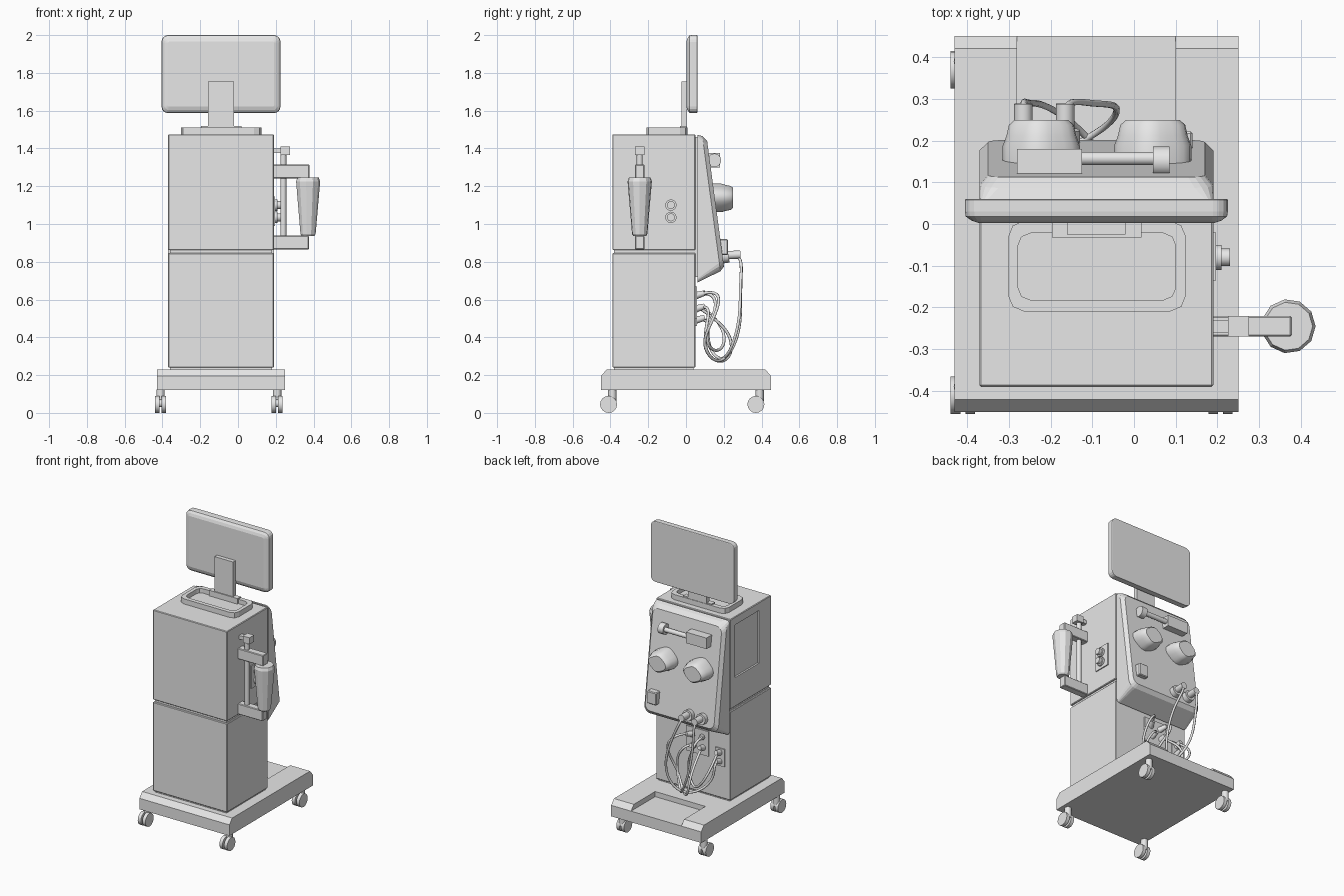
import bpy, bmesh, math
from mathutils import Vector, Matrix

if "Cube" in bpy.data.objects:
    bpy.data.objects.remove(bpy.data.objects["Cube"], do_unlink=True)

grey = bpy.data.materials.new("plain_grey")
grey.use_nodes = True
grey.diffuse_color = (0.8, 0.8, 0.8, 1)
grey.node_tree.nodes["Principled BSDF"].inputs["Base Color"].default_value = (0.8, 0.8, 0.8, 1)


def finish(ob, smooth=False):
    bpy.context.scene.collection.objects.link(ob)
    ob.data.materials.append(grey)
    if smooth:
        bpy.ops.object.select_all(action='DESELECT')
        ob.select_set(True)
        bpy.context.view_layer.objects.active = ob
        bpy.ops.object.shade_smooth_by_angle(angle=math.radians(35))
    return ob


def from_bmesh(name, bm, smooth=False):
    bmesh.ops.recalc_face_normals(bm, faces=bm.faces)
    me = bpy.data.meshes.new(name)
    bm.to_mesh(me)
    bm.free()
    return finish(bpy.data.objects.new(name, me), smooth)


def loft(name, rings, smooth=False):
    """Skin a stack of equal-length rings and cap both ends."""
    bm = bmesh.new()
    rows = [[bm.verts.new(p) for p in ring] for ring in rings]
    n = len(rows[0])
    for a, b in zip(rows, rows[1:]):
        for i in range(n):
            j = (i + 1) % n
            bm.faces.new((a[i], a[j], b[j], b[i]))
    bm.faces.new(rows[0])
    bm.faces.new(rows[-1])
    return from_bmesh(name, bm, smooth)


def box(name, x, y, z, bevel=0):
    bm = bmesh.new()
    bmesh.ops.create_cube(bm, size=1)
    for v in bm.verts:
        v.co = [lo + (hi - lo) * (c + 0.5) for c, (lo, hi) in zip(v.co, (x, y, z))]
    if bevel:
        bmesh.ops.bevel(bm, geom=bm.edges[:], offset=bevel, segments=1, affect='EDGES')
    return from_bmesh(name, bm)


def rod(name, a, b, r1, r2=None, sides=16):
    a, b = Vector(a), Vector(b)
    d = b - a
    turn = d.to_track_quat('Z', 'Y').to_matrix().to_4x4()
    bm = bmesh.new()
    bmesh.ops.create_cone(bm, cap_ends=True, segments=sides, radius1=r1,
                          radius2=r1 if r2 is None else r2, depth=d.length,
                          matrix=Matrix.Translation((a + b) / 2) @ turn)
    return from_bmesh(name, bm, sides > 11)


def rounded_rect(u, v, r, steps=4):
    """Outline of a rectangle with rounded corners, as (u, v) pairs."""
    corners = [(u[1] - r, v[1] - r), (u[0] + r, v[1] - r),
               (u[0] + r, v[0] + r), (u[1] - r, v[0] + r)]
    return [(cx + r * math.cos((q + k / steps) * math.pi / 2),
             cy + r * math.sin((q + k / steps) * math.pi / 2))
            for q, (cx, cy) in enumerate(corners) for k in range(steps + 1)]


def cut(ob, x, y, z):
    cutter = box("cutter", x, y, z)
    cutter.hide_render = True
    mod = ob.modifiers.new("cut", 'BOOLEAN')
    mod.operation, mod.solver, mod.object = 'DIFFERENCE', 'EXACT', cutter
    bpy.context.view_layer.objects.active = ob
    bpy.ops.object.modifier_apply(modifier=mod.name)
    bpy.data.objects.remove(cutter, do_unlink=True)


def tube(name, points, r=0.008):
    cu = bpy.data.curves.new(name, 'CURVE')
    cu.dimensions = '3D'
    cu.bevel_depth, cu.bevel_resolution, cu.resolution_u = r, 2, 6
    sp = cu.splines.new('NURBS')
    sp.points.add(len(points) - 1)
    for p, co in zip(sp.points, points):
        p.co = (*co, 1)
    sp.order_u, sp.use_endpoint_u = 4, True
    return finish(bpy.data.objects.new(name, cu))


# Wheeled base with a shallow tray at the back
profile = [(-0.45, 0.12), (0.45, 0.12), (0.45, 0.195), (0.42, 0.23), (-0.42, 0.23), (-0.45, 0.195)]
base = loft("base", [[(x, y, z) for y, z in profile] for x in (-0.43, 0.25)])
cut(base, (-0.28, 0.10), (0.19, 0.6), (0.195, 0.3))

# Casters: twin wheels on a short stem
for end, wy, sy in (("front", -0.41, -0.39), ("back", 0.37, 0.39)):
    for side, wx in (("right", -0.41), ("left", 0.207)):
        tag = end + "_" + side
        for k in (-1, 1):
            rod("caster_wheel_" + tag, (wx + k * 0.006, wy, 0.045), (wx + k * 0.029, wy, 0.045), 0.045)
        rod("caster_axle_" + tag, (wx - 0.02, wy, 0.05), (wx + 0.02, wy, 0.05), 0.02)
        rod("caster_stem_" + tag, (wx, sy, 0.05), (wx, sy, 0.125), 0.022)

# Cabinet
bx, by = (-0.37, 0.19), (-0.39, 0.05)
box("cabinet_plinth", (-0.36, 0.18), (-0.38, 0.04), (0.225, 0.245))
box("lower_cabinet", bx, by, (0.24, 0.846), 0.004)
box("cabinet_gap", (-0.36, 0.18), (-0.38, 0.04), (0.84, 0.87))
upper = box("upper_cabinet", bx, by, (0.862, 1.475), 0.004)
cut(upper, (-0.5, -0.358), (-0.26, 0.0), (1.06, 1.42))


# Sloping control panel on the back
def slope(z):
    return 0.112 + (1.44 - z) * 0.134


box("panel_mount", (-0.36, 0.18), (0.04, 0.07), (0.72, 1.46))
rings = [[(x, 0.06, z) for x, z in rounded_rect(bx, (0.69, 1.472), 0.02)],
         [(x, slope(z) - 0.022, z) for x, z in rounded_rect(bx, (0.75, 1.465), 0.045)],
         [(x, slope(z), z) for x, z in rounded_rect((-0.35, 0.17), (0.775, 1.44), 0.04)]]
loft("control_panel", rings)

# Sensor bar on the panel
box("sensor_box", (-0.28, -0.125), (0.11, 0.18), (1.30, 1.375))
rod("sensor_bar", (-0.13, 0.157, 1.337), (0.05, 0.157, 1.337), 0.016)
rod("sensor_knob", (0.045, 0.15, 1.337), (0.085, 0.15, 1.337), 0.036)

# Pump housings: lobed shells
for side, cx in (("right", -0.222), ("left", 0.045)):
    rings = []
    for depth, s in ((-0.02, 1), (0.035, 1), (0.06, 0.9), (0.085, 0.84), (0.097, 0.7)):
        ring = []
        for i in range(24):
            a = math.tau * i / 24
            w = 1 + 0.08 * math.cos(2 * a) + 0.06 * math.cos(4 * a - 0.6)
            z = 1.138 + 0.078 * s * w * math.sin(a)
            ring.append((cx + 0.082 * s * w * math.cos(a), 0.152 + depth, z))
        rings.append(ring)
    loft("pump_" + side, rings, True)

# Small block and hose ports near the bottom of the panel
box("panel_block", (0.07, 0.14), (0.15, 0.222), (0.835, 0.92), 0.005)
for px in (-0.265, -0.165):
    rod("port_collar", (px, 0.18, 0.825), (px, 0.225, 0.832), 0.036)
    rod("port_nozzle", (px, 0.22, 0.835), (px, 0.288, 0.838), 0.022)

# Connector plates on the lower cabinet
box("connector_plate_wide", (-0.21, -0.04), (0.045, 0.058), (0.50, 0.67))
box("connector_plate_small", (-0.33, -0.26), (0.045, 0.058), (0.46, 0.58))
for x, z, tilt in ((-0.16, 0.62, -0.02), (-0.09, 0.62, 0.02), (-0.10, 0.55, 0.0),
                   (-0.17, 0.55, 0.0), (-0.295, 0.55, 0.0), (-0.295, 0.49, 0.0)):
    rod("connector", (x, 0.05, z), (x + tilt, 0.10, z + 0.015), 0.02, 0.014)

# Hoses
tube("hose_outer", [(-0.265, 0.27, 0.835), (-0.265, 0.30, 0.81), (-0.26, 0.285, 0.70), (-0.23, 0.295, 0.48),
                    (-0.15, 0.25, 0.33), (-0.08, 0.17, 0.25), (0.0, 0.09, 0.33), (0.0, 0.11, 0.48),
                    (-0.08, 0.13, 0.57), (-0.10, 0.08, 0.56)])
tube("hose_inner", [(-0.165, 0.27, 0.835), (-0.16, 0.30, 0.81), (-0.10, 0.285, 0.70), (-0.03, 0.29, 0.50),
                    (-0.05, 0.24, 0.33), (-0.14, 0.19, 0.27), (-0.24, 0.13, 0.32), (-0.30, 0.11, 0.42),
                    (-0.295, 0.12, 0.50), (-0.295, 0.08, 0.49)])
tube("hose_loop", [(-0.07, 0.08, 0.63), (-0.05, 0.16, 0.65), (0.02, 0.19, 0.60), (0.04, 0.13, 0.47),
                   (0.0, 0.08, 0.36), (-0.08, 0.15, 0.26), (-0.18, 0.24, 0.28), (-0.20, 0.25, 0.42),
                   (-0.18, 0.15, 0.50), (-0.17, 0.08, 0.55)])
tube("hose_short", [(-0.18, 0.08, 0.63), (-0.18, 0.15, 0.64), (-0.16, 0.17, 0.55), (-0.08, 0.10, 0.44),
                    (-0.12, 0.12, 0.32), (-0.24, 0.22, 0.33), (-0.32, 0.20, 0.48), (-0.295, 0.08, 0.56)])

# Side socket plate with two knobs
box("socket_plate", (0.18, 0.197), (-0.135, -0.02), (0.99, 1.145))
for z in (1.10, 1.035):
    rod("socket_ring", (0.19, -0.08, z), (0.21, -0.08, z), 0.03)
    rod("socket_knob", (0.205, -0.08, z), (0.23, -0.08, z), 0.021)

# Side holder with a tapered cartridge
hy = (-0.27, -0.22)
rod("holder_rod", (0.24, -0.245, 0.90), (0.24, -0.245, 1.38), 0.016)
box("holder_top_clip", (0.225, 0.275), hy, (1.365, 1.41))
box("holder_top_tab", (0.185, 0.235), (-0.26, -0.23), (1.375, 1.40))
box("holder_upper_bracket", (0.185, 0.378), hy, (1.242, 1.315), 0.004)
box("holder_lower_bracket", (0.185, 0.375), hy, (0.865, 0.938), 0.004)
rings = [[(0.37 + r * math.cos(math.tau * i / 11), -0.245 + r * math.sin(math.tau * i / 11), z)
          for i in range(11)]
         for z, r in ((0.937, 0.035), (0.947, 0.041), (1.225, 0.065), (1.245, 0.058))]
loft("cartridge", rings)

# Tray on top, monitor arm and monitor
outer = rounded_rect((-0.302, 0.125), (-0.21, 0.008), 0.04, 2)
inner = rounded_rect((-0.278, 0.10), (-0.182, -0.022), 0.03, 2)
loft("top_tray", [[(x, y, z) for x, y in ring]
                  for ring, z in ((outer, 1.47), (outer, 1.51), (inner, 1.51), (inner, 1.48))])
box("arm_foot", (-0.197, 0.018), (-0.032, 0.004), (1.478, 1.518))
box("monitor_arm", (-0.16, -0.02), (-0.025, 0.005), (1.51, 1.755))
mx, mz = (-0.405, 0.225), (1.587, 2.0)
rings = []
for y, inset in ((0.002, 0.034), (0.008, 0.016), (0.018, 0.002), (0.03, 0), (0.058, 0), (0.06, 0.003)):
    ring = rounded_rect((mx[0] + inset, mx[1] - inset), (mz[0] + inset, mz[1] - inset), 0.036 - inset * 0.8)
    rings.append([(x, y, z) for x, z in ring])
loft("monitor", rings)
